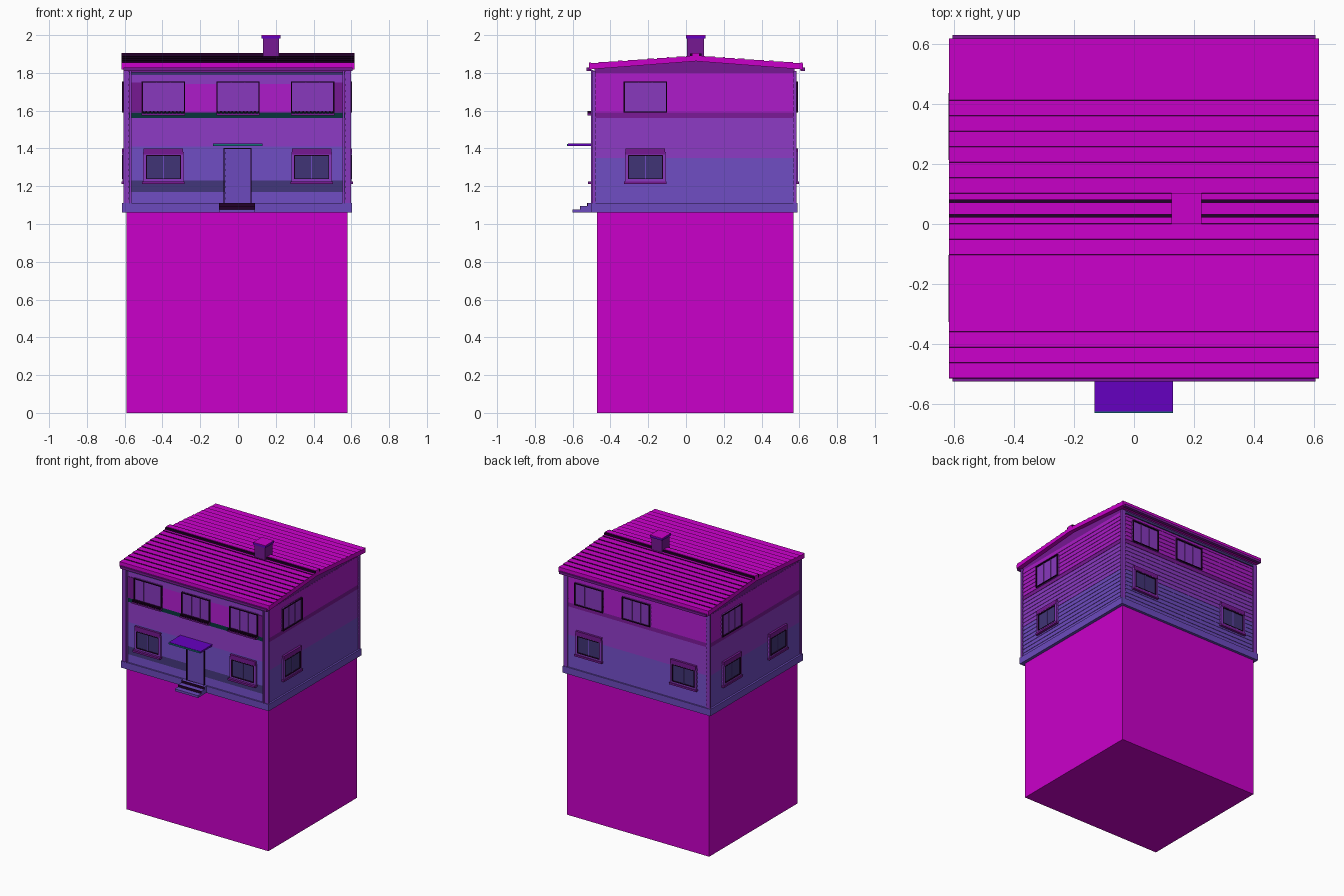
import bpy, bmesh

cube = bpy.data.objects.get("Cube")
if cube:
    bpy.data.objects.remove(cube, do_unlink=True)


def material(name, r, g, b):
    def lin(c):
        c /= 255
        return c / 12.92 if c <= 0.04045 else ((c + 0.055) / 1.055) ** 2.4
    m = bpy.data.materials.new(name)
    m.use_nodes = True
    col = (lin(r), lin(g), lin(b), 1)
    m.diffuse_color = col
    m.node_tree.nodes["Principled BSDF"].inputs["Base Color"].default_value = col
    return m


MAGENTA = material("magenta", 202, 0, 202)
LOWER = material("blue violet", 108, 74, 189)
MIDDLE = material("mid purple", 136, 56, 190)
UPPER = material("red purple", 167, 26, 195)
VIOLET = material("deep violet", 101, 0, 192)
SLATE = material("dark slate", 64, 52, 118)
TEAL = material("dark teal", 6, 50, 56)
TURQUOISE = material("turquoise", 24, 112, 124)
PLUM = material("plum", 118, 24, 146)
BLACK = material("near black", 34, 0, 40)


def finish(name, bm, *mats):
    bmesh.ops.recalc_face_normals(bm, faces=bm.faces)
    me = bpy.data.meshes.new(name)
    bm.to_mesh(me)
    bm.free()
    ob = bpy.data.objects.new(name, me)
    bpy.context.collection.objects.link(ob)
    for m in mats:
        me.materials.append(m)
    return ob


def box(name, x, y, z, mat):
    bm = bmesh.new()
    bmesh.ops.create_cube(bm, size=1)
    for v in bm.verts:
        v.co = [r[0] + (c + 0.5) * (r[1] - r[0]) for c, r in zip(v.co, (x, y, z))]
    return finish(name, bm, mat)


def extrude_x(name, profile, x0, x1, *mats):
    """Extrude a (y, z) outline along x."""
    bm = bmesh.new()
    face = bm.faces.new([bm.verts.new((x0, y, z)) for y, z in profile])
    new = bmesh.ops.extrude_face_region(bm, geom=[face])["geom"]
    bmesh.ops.translate(bm, vec=(x1 - x0, 0, 0),
                        verts=[v for v in new if isinstance(v, bmesh.types.BMVert)])
    return finish(name, bm, *mats)


WX, WY = (-0.60, 0.59), (-0.49, 0.58)      # wall extents
FLOOR, BOARD, BOARDS = 1.11, 0.03, 23


def wall_box(name, side, u, z, d, mat):
    """Box on a wall: u runs along the wall, d is the distance out of it."""
    if side == "front":
        return box(name, u, (WY[0] - d[1], WY[0] - d[0]), z, mat)
    if side == "back":
        return box(name, u, (WY[1] + d[0], WY[1] + d[1]), z, mat)
    if side == "right":
        return box(name, (WX[1] + d[0], WX[1] + d[1]), u, z, mat)
    return box(name, (WX[0] - d[1], WX[0] - d[0]), u, z, mat)


# Ground block and plinth
box("ground_block", (-0.59, 0.58), (-0.47, 0.57), (0, 1.065), MAGENTA)
box("plinth", (-0.614, 0.603), (-0.50, 0.59), (1.06, FLOOR), LOWER)


# Lapped board walls, coloured by board row
def row_colour(i, front):
    if front:
        return (0 if i < 2 else 3 if i < 4 else 0 if i < 10 else 1 if i < 15
                else 4 if i < 16 else 2 if i < 21 else 1)
    return 0 if i < 8 else 1 if i < 15 else 5 if i < 16 else 2


bm = bmesh.new()
prev = None
for i in range(BOARDS):
    for z, s in ((FLOOR + i * BOARD, 0), (FLOOR + (i + 1) * BOARD, 0.003)):
        a, b, c, d = WX[0] + s, WX[1] - s, WY[0] + s, WY[1] - s
        ring = [bm.verts.new(p) for p in ((a, c, z), (b, c, z), (b, d, z), (a, d, z))]
        if prev:
            for k in range(4):
                f = bm.faces.new((prev[k], prev[k - 3], ring[k - 3], ring[k]))
                f.material_index = row_colour(i, k == 0)
        prev = ring
finish("board_walls", bm, LOWER, MIDDLE, UPPER, SLATE, TEAL, PLUM)

# Corner boards, friezes and the darker ends of the front upper panel
for side in ("front", "back"):
    for u in ((WX[0] - 0.007, WX[0] + 0.024), (WX[1] - 0.024, WX[1] + 0.007)):
        wall_box("corner_board", side, u, (FLOOR, 1.81), (-0.010, 0.006), MIDDLE)
    wall_box("frieze", side, (-0.576, 0.566), (1.788, 1.806), (-0.01, 0.006), SLATE)
for u in ((-0.564, -0.514), (0.512, 0.554)):
    wall_box("panel_end", "front", u, (1.592, 1.75), (-0.005, 0.003), PLUM)

# Gable and stepped plank roof with dark risers
RIDGE = 0.052
extrude_x("gable", [(WY[0] + 0.005, 1.80), (WY[1] - 0.005, 1.80), (WY[1] - 0.005, 1.822),
                    (RIDGE, 1.868), (WY[0] + 0.005, 1.822)], WX[0] + 0.004, WX[1] - 0.004, PLUM)
PLANKS, EAVE, RUN = 11, 1.848, 0.567


def slope(sign):
    pts = []
    for i in range(PLANKS):
        for j, lift, back in ((i, 0.006, 0.001), (i + 1, 0.001, 0)):
            t = j / PLANKS
            pts.append((RIDGE + sign * (RUN * (1 - t) - back), EAVE + 0.04 * t + lift))
    return pts


under = [(RIDGE + RUN, 1.818), (RIDGE, 1.862), (RIDGE - RUN, 1.818)]
top = slope(-1) + slope(1)[::-1][1:]
roof = extrude_x("plank_roof", top + under, -0.617, 0.617, MAGENTA, BLACK)
for f in roof.data.polygons:
    if abs(f.normal.y) > 0.4 and f.center.z > 1.85:
        f.material_index = 1
for sign in (-1, 1):
    y = RIDGE + sign * RUN
    box("gutter", (-0.605, 0.605), sorted((y - sign * 0.012, y + sign * 0.011)),
        (1.81, 1.828), PLUM)
    y = RIDGE + sign * 0.024
    box("ridge_flank", (-0.617, 0.617), (y - 0.006, y + 0.006), (1.88, 1.903), BLACK)
box("ridge_cap", (-0.617, 0.617), (RIDGE - 0.018, RIDGE + 0.018), (1.88, 1.906), MAGENTA)

# Chimney
box("chimney", (0.132, 0.218), (0.006, 0.095), (1.86, 1.985), PLUM)
box("chimney_cap", (0.125, 0.225), (0.0, 0.103), (1.983, 1.996), VIOLET)
box("chimney_lid", (0.125, 0.225), (0.0, 0.103), (1.996, 2.0), MAGENTA)

# Downpipes at the front corners
for x in (-0.569, 0.559):
    wall_box("downpipe", "front", (x - 0.005, x + 0.005), (FLOOR, 1.815), (0, 0.014), MIDDLE)


def frame(name, side, u, z, t, d, mat):
    """Four bars around a rectangle."""
    for a in ((u[0], u[0] + t), (u[1] - t, u[1])):
        wall_box(name + "_stile", side, a, z, d, mat)
    for b in ((z[0], z[0] + t), (z[1] - t, z[1])):
        wall_box(name + "_rail", side, (u[0] + t, u[1] - t), b, d, mat)


def upper_window(side, c):
    u, z = (c - 0.115, c + 0.115), (1.59, 1.755)
    wall_box("upper_pane", side, u, z, (-0.01, 0.005), MIDDLE)
    frame("upper_frame", side, u, z, 0.006, (0, 0.014), BLACK)
    for k in (-1, 1):
        m = c + k * 0.036
        wall_box("upper_mullion", side, (m - 0.003, m + 0.003), (1.597, 1.748),
                 (0, 0.010), MIDDLE)
    if side == "front":
        wall_box("window_ledge", side, u, (1.574, 1.584), (0, 0.032), PLUM)
        for i in range(12):
            p = u[0] + 0.005 + i * 0.02
            wall_box("ledge_block", side, (p - 0.004, p + 0.004), (1.584, 1.598),
                     (0.014, 0.032), BLACK)


def lower_window(side, c):
    wall_box("lower_pane", side, (c - 0.09, c + 0.09), (1.235, 1.368), (-0.01, 0.006), SLATE)
    frame("lower_surround", side, (c - 0.108, c + 0.108), (1.222, 1.38), 0.017,
          (-0.005, 0.012), MIDDLE)
    frame("lower_frame", side, (c - 0.093, c + 0.093), (1.237, 1.365), 0.005,
          (0, 0.014), BLACK)
    wall_box("lower_mullion", side, (c - 0.003, c + 0.003), (1.24, 1.363), (0, 0.010), LOWER)
    wall_box("lintel", side, (c - 0.105, c + 0.105), (1.368, 1.40), (-0.005, 0.014), PLUM)
    out = 0.03 if side == "front" else 0.018
    wall_box("sill", side, (c - 0.112, c + 0.112), (1.212, 1.226), (-0.005, out), PLUM)


for side, ups, lows in (("front", (-0.395, 0, 0.395), (-0.395, 0.39)),
                        ("back", (0.39, 0), (0.39, -0.39)),
                        ("right", (-0.215,), (-0.215,)),
                        ("left", (0.325,), (0.325, -0.215))):
    for c in ups:
        upper_window(side, c)
    for c in lows:
        lower_window(side, c)

# Front door, canopy and steps
wall_box("door", "front", (-0.07, 0.065), (FLOOR, 1.395), (-0.01, 0.006), LOWER)
frame("door_frame", "front", (-0.077, 0.072), (1.105, 1.402), 0.006, (0, 0.013), BLACK)
box("canopy", (-0.132, 0.13), (-0.626, -0.485), (1.413, 1.426), VIOLET)
box("canopy_edge", (-0.132, 0.13), (-0.63, -0.626), (1.413, 1.424), TURQUOISE)
for i in range(3):
    y, z = -0.596 + i * 0.038, (1.06 + i * 0.017, 1.077 + i * 0.017)
    box("step", (-0.10, 0.09), (y, -0.495), z, LOWER)
    box("step_riser", (-0.10, 0.09), (y - 0.004, y), z, BLACK if i else LOWER)
